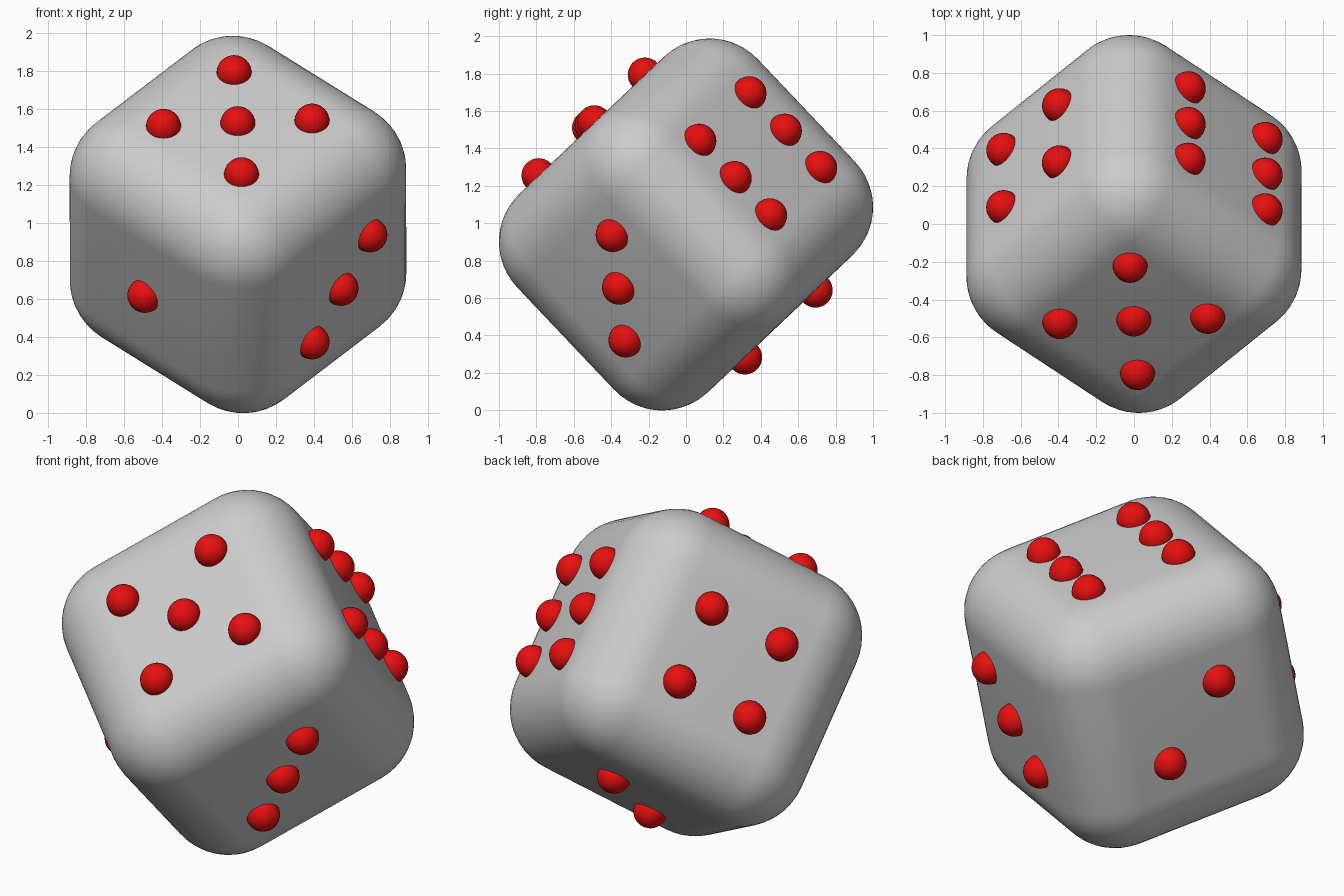
import bpy
from mathutils import Matrix, Vector

if "Cube" in bpy.data.objects:
    bpy.data.objects.remove(bpy.data.objects["Cube"], do_unlink=True)

HALF, ROUND, PIP = 0.732, 0.356, 0.092


def material(name, colour):
    m = bpy.data.materials.new(name)
    m.use_nodes = True
    m.diffuse_color = colour
    m.node_tree.nodes["Principled BSDF"].inputs["Base Color"].default_value = colour
    return m


grey = material("light grey", (0.6, 0.6, 0.6, 1))
red = material("red", (0.8, 0.005, 0.005, 1))

# Tilted frame: n faces the five, u the six, v the four
a = Vector((-0.05, 0.725, 0.687)).normalized()
b = Vector((1, 0.04, 0.04))
b = (b - a * b.dot(a)).normalized()
n = b.cross(a)
u, v = (a + b).normalized(), (a - b).normalized()
centre = Vector((0, 0, 0.993))
tilt = Matrix((u, v, n)).transposed().to_4x4()

# Rounded body
bpy.ops.mesh.primitive_cube_add(size=2 * HALF)
body = bpy.context.object
body.name = "die_body"
bevel = body.modifiers.new("rounding", "BEVEL")
bevel.width, bevel.segments, bevel.limit_method = ROUND, 12, "NONE"
body.matrix_world = Matrix.Translation(centre) @ tilt
body.data.materials.append(grey)
bpy.ops.object.shade_smooth()

# Each face: name, outward axis, two in-plane axes, dot spacing, dot grid places
square = [(i, j) for i in (-1, 1) for j in (-1, 1)]
faces = [
    ("one", -u, v, n, 0, [(0, 0)]),
    ("two", -n, u, v, 0.184, [(-1, -1), (1, 1)]),
    ("three", -v, u, n, 0.228, [(-1, -1), (0, 0), (1, 1)]),
    ("four", v, u, n, 0.22, square),
    ("five", n, u, v, 0.277, square + [(0, 0)]),
    ("six", u, v, n, 0.275, square + [(-1, 0), (1, 0)]),
]

# Domed dots
for name, out, s, t, gap, places in faces:
    for k, (i, j) in enumerate(places):
        spot = centre + out * HALF + (s * i + t * j) * gap
        bpy.ops.mesh.primitive_uv_sphere_add(segments=32, ring_count=16, radius=PIP, location=spot)
        dot = bpy.context.object
        dot.name = f"dot_{name}_{k + 1}"
        dot.data.materials.append(red)
        bpy.ops.object.shade_smooth()
